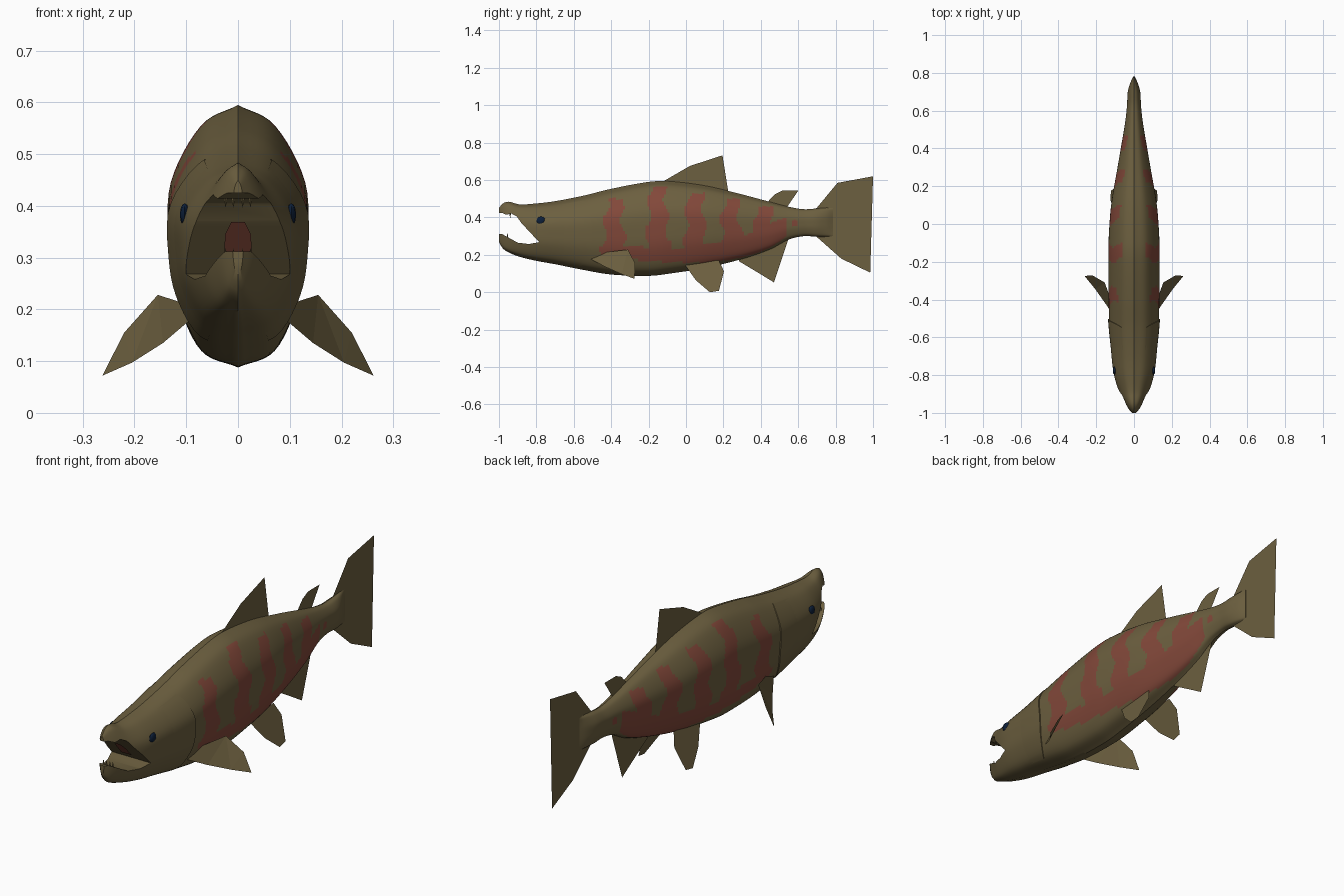
import bpy, bmesh, math
from mathutils import Matrix

if "Cube" in bpy.data.objects:
    bpy.data.objects.remove(bpy.data.objects["Cube"])


def material(name, rgb):
    m = bpy.data.materials.new(name)
    m.diffuse_color = (*rgb, 1)
    m.use_nodes = True
    m.node_tree.nodes["Principled BSDF"].inputs["Base Color"].default_value = m.diffuse_color
    return m


OLIVE = material("olive skin", (0.150, 0.115, 0.050))
RED = material("red stripes", (0.225, 0.065, 0.042))
NAVY = material("dark blue eye", (0.004, 0.014, 0.042))


def finish(name, bm, mats, smooth=True):
    me = bpy.data.meshes.new(name)
    bm.to_mesh(me)
    bm.free()
    ob = bpy.data.objects.new(name, me)
    bpy.context.collection.objects.link(ob)
    for m in mats:
        me.materials.append(m)
    if smooth:
        smooth_by_angle(ob)
    return ob


def select(ob):
    bpy.ops.object.select_all(action='DESELECT')
    ob.select_set(True)
    bpy.context.view_layer.objects.active = ob


def smooth_by_angle(ob):
    select(ob)
    bpy.ops.object.shade_smooth_by_angle(angle=math.radians(40))


def spline(keys, x, col):
    """Smooth curve through rows whose first column is the position."""
    n = len(keys)
    x = min(max(x, keys[0][0]), keys[-1][0])
    i = max(k for k in range(n - 1) if keys[k][0] <= x)

    def slope(k):
        a, b = max(k - 1, 0), min(k + 1, n - 1)
        return (keys[b][col] - keys[a][col]) / (keys[b][0] - keys[a][0])
    h = keys[i + 1][0] - keys[i][0]
    t = (x - keys[i][0]) / h
    return ((2*t**3 - 3*t**2 + 1) * keys[i][col] + (t**3 - 2*t**2 + t) * h * slope(i)
            + (3*t**2 - 2*t**3) * keys[i + 1][col] + (t**3 - t**2) * h * slope(i + 1))


# Body outline: position along y, back height, belly height, half width
BODY = [(-1.0, .450, .268, .012), (-.98, .474, .235, .030), (-.95, .484, .214, .048),
        (-.89, .470, .190, .076), (-.80, .475, .168, .103), (-.70, .487, .150, .116),
        (-.55, .516, .120, .127), (-.40, .553, .095, .131), (-.20, .590, .088, .132),
        (-.10, .594, .098, .132), (.10, .570, .130, .118), (.30, .523, .178, .085),
        (.45, .483, .230, .060), (.55, .457, .282, .044), (.63, .444, .300, .036),
        (.70, .448, .297, .032), (.75, .452, .297, .018), (.785, .450, .300, .001)]
# Half cross-section: index, width share, height share
SECTION = [(0, 0, 1), (1, .54, .92), (2, .98, .70), (3, 1, .46), (4, .88, .26), (5, .54, .065), (6, 0, 0)]


def surf(y, u, side=1):
    top, bot, w = (spline(BODY, y, c) for c in (1, 2, 3))
    return (side * w * spline(SECTION, u, 1), y, bot + (top - bot) * spline(SECTION, u, 2))


# Body loft
bm = bmesh.new()
STEPS, SUB = 180, 6
rings = []
for i in range(STEPS + 1):
    y = -1 + 1.785 * i / STEPS
    pts = [surf(y, k / SUB) for k in range(6 * SUB + 1)]
    pts += [(-p[0], p[1], p[2]) for p in pts[-2:0:-1]]
    rings.append([bm.verts.new(p) for p in pts])
for a, b in zip(rings, rings[1:]):
    for k in range(len(a)):
        j = (k + 1) % len(a)
        bm.faces.new((a[k], a[j], b[j], b[k]))
bm.faces.new(rings[0])
bm.faces.new(rings[-1])
bmesh.ops.recalc_face_normals(bm, faces=bm.faces)
body = finish("body", bm, [OLIVE, RED], False)

# Mouth opening, cut with a prism
MOUTH = [(-1.1, .425), (-.985, .425), (-.960, .414), (-.935, .422), (-.905, .405), (-.88, .37),
         (-.785, .268), (-.84, .258), (-.90, .265), (-.945, .290), (-.985, .312), (-1.1, .312)]
bm = bmesh.new()
f = bm.faces.new([bm.verts.new((-.2, y, z)) for y, z in MOUTH])
ext = bmesh.ops.extrude_face_region(bm, geom=[f])
bmesh.ops.translate(bm, vec=(.4, 0, 0), verts=[v for v in ext["geom"] if isinstance(v, bmesh.types.BMVert)])
bmesh.ops.recalc_face_normals(bm, faces=bm.faces)
cutter = finish("mouth_cutter", bm, [OLIVE], False)
cutter.hide_render = True
mod = body.modifiers.new("mouth", 'BOOLEAN')
mod.operation, mod.solver, mod.object = 'DIFFERENCE', 'EXACT', cutter
select(body)
bpy.ops.object.modifier_apply(modifier="mouth")
bpy.data.objects.remove(cutter)

# Red flank: a lower band plus wavering upright stripes (centre, top)
STRIPES = [(-.385, .50), (-.15, .565), (.05, .53), (.24, .50), (.415, .46)]
BAND = [(-.46, .21, .25), (-.28, .175, .245), (-.04, .16, .235), (.17, .165, .265),
        (.33, .195, .31), (.45, .24, .37), (.54, .30, .40)]


def is_red(y, z):
    if (y - .58)**2 + (z - .37)**2 < .018**2:
        return True
    if not -.465 < y < .535 or z < spline(BAND, y, 1):
        return False
    if z < spline(BAND, y, 2):
        return True
    for c, top in STRIPES:
        centre = c + .016 * math.sin(38 * z + 9 * c)
        half = .036 + .09 * max(0, top - z) * (1 if z > .38 else .85)
        if z < top and abs(y - centre) < min(half, .062):
            return True
    return False


for p in body.data.polygons:
    p.material_index = int(is_red(p.center.y, p.center.z))
smooth_by_angle(body)

# Gill covers, slightly raised at the rear edge
bm = bmesh.new()
for side in (1, -1):
    rows = []
    for i in range(21):
        u = .9 + 4.3 * i / 20
        end = -.503 - .055 * ((u - 2.9) / 2.2)**2
        row = []
        for j in range(9):
            t = min(j, 7) / 7
            s = .985 if j == 8 else .992 + .05 * t
            x, y, z = surf(-.68 + (end + .68) * t, u, side)
            row.append(bm.verts.new((x * s, y, z)))
        rows.append(row)
    for a, b in zip(rows, rows[1:]):
        for j in range(8):
            q = (a[j], a[j + 1], b[j + 1], b[j])
            bm.faces.new(q if side < 0 else q[::-1])
bmesh.ops.recalc_face_normals(bm, faces=bm.faces)
for f in bm.faces:
    if f.normal.x * f.calc_center_median().x < 0:
        f.normal_flip()
finish("gill_covers", bm, [OLIVE])

# Eyes
bm = bmesh.new()
for side in (1, -1):
    x, y, z = surf(-.775, 2, side)
    bmesh.ops.create_uvsphere(bm, u_segments=8, v_segments=6, radius=1,
                              matrix=Matrix.Translation((x * .98, y, z)) @ Matrix.Diagonal((.009, .024, .022, 1)))
finish("eyes", bm, [NAVY])

# Red throat plate on the slanted palate
bm = bmesh.new()
bm.faces.new([bm.verts.new(p) for p in ((-.027, -.819, .298), (.027, -.819, .298), (.025, -.862, .345),
                                        (.013, -.884, .369), (-.013, -.884, .369), (-.025, -.862, .345))])
finish("throat", bm, [RED], False)

# Small hooked teeth
bm = bmesh.new()
for x in (-.024, -.009, .009, .024):
    for y, z, flip in ((-.94, .413, math.pi), (-.955, .302, 0)):
        bmesh.ops.create_cone(bm, segments=5, radius1=.007, radius2=0, depth=.034, cap_ends=True,
                              matrix=Matrix.Translation((x, y, z)) @ Matrix.Rotation(flip, 4, 'X'))
finish("teeth", bm, [OLIVE], False)


# Fins are thin flat sheets
def fin(name, pts, sides=(1,)):
    bm = bmesh.new()
    for s in sides:
        loop = [bm.verts.new((s * x, y, z)) for x, y, z in pts]
        bm.faces.new(loop if s > 0 else loop[::-1])
    bmesh.ops.triangulate(bm, faces=bm.faces)
    finish(name, bm, [OLIVE], False)


def flat(pts):
    return [(0, y, z) for y, z in pts]


fin("dorsal_fin", flat([(-.13, .588), (.02, .675), (.195, .732), (.225, .543), (.20, .52), (0, .55)]))
fin("adipose_fin", flat([(.43, .476), (.475, .524), (.515, .543), (.60, .543), (.54, .455), (.48, .45)]))
fin("anal_fin", flat([(.28, .19), (.283, .166), (.385, .105), (.47, .053), (.548, .285), (.48, .28)]))
fin("tail_fin", flat([(.68, .44), (.70, .452), (.81, .585), (1.0, .62), (.945, .365),
                      (.985, .105), (.83, .18), (.70, .295), (.68, .31)]))
fin("pelvic_fins", [(.075 + (.13 - z) * .385, y, z) for y, z in
                    ((-.02, .166), (.053, .064), (.128, .0), (.176, .008), (.203, .112), (.176, .17))], (1, -1))
fin("pectoral_fins", [(.092, -.515, .18), (.145, -.43, .135), (.205, -.345, .097), (.262, -.275, .072),
                      (.22, -.272, .155), (.155, -.31, .228), (.105, -.45, .212)], (1, -1))
